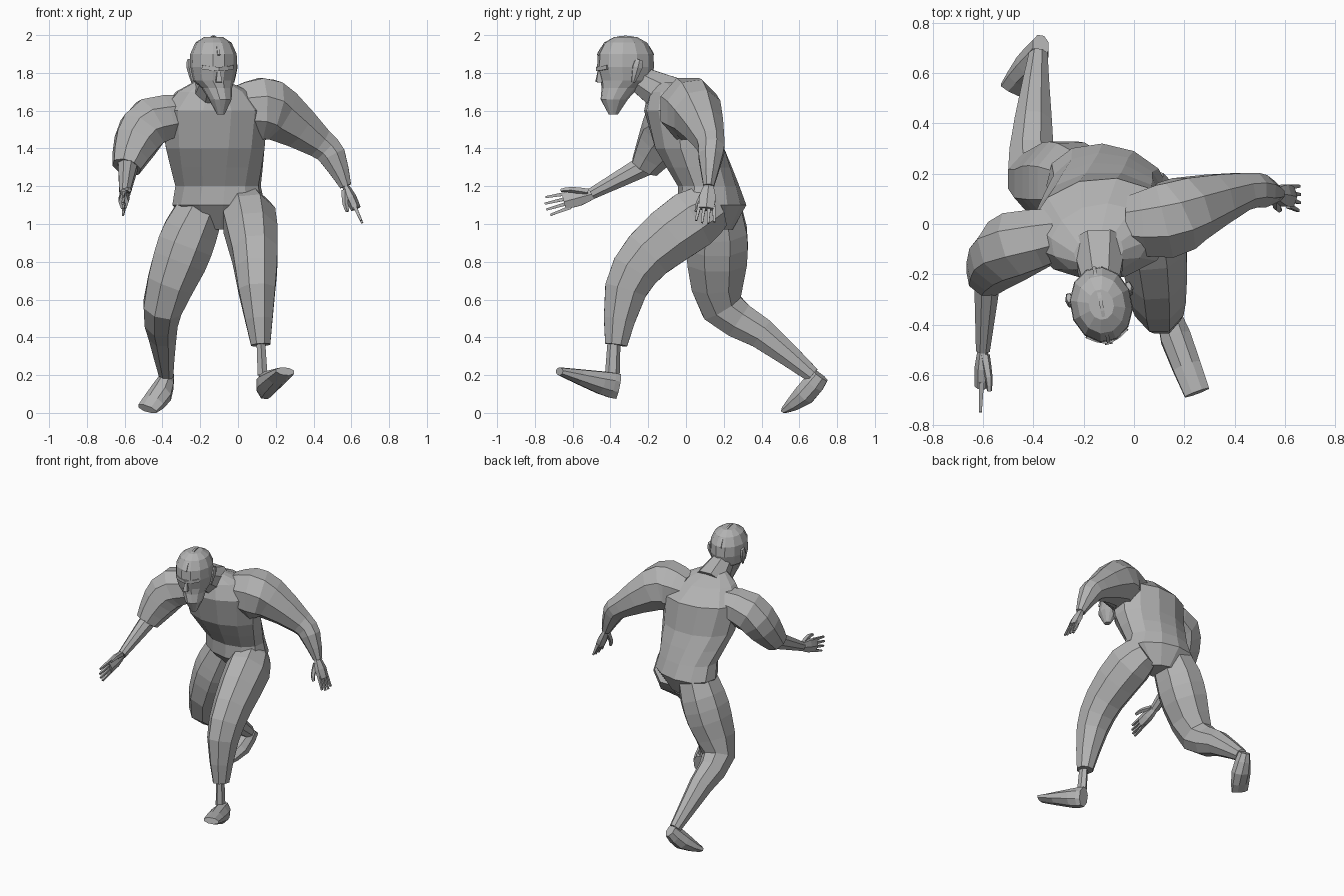
import bpy, bmesh, math
from mathutils import Vector

cube = bpy.data.objects.get("Cube")
if cube:
    bpy.data.objects.remove(cube, do_unlink=True)

GREY = (.45, .45, .45, 1)
grey = bpy.data.materials.new("plain grey")
grey.use_nodes = True
grey.diffuse_color = GREY
grey.node_tree.nodes["Principled BSDF"].inputs["Base Color"].default_value = GREY

ACROSS, DEPTH, UP = Vector((1, 0, 0)), Vector((0, 1, 0)), Vector((0, 0, 1))


def ring(centre, first, second, sides):
    """Ellipse of points with a flat side towards each axis."""
    points = []
    for i in range(sides):
        angle = math.tau * (i + .5) / sides
        points.append(centre + first * math.cos(angle) + second * math.sin(angle))
    return points


def skin(name, rings):
    """Bridge equal rings into a closed, flat-faced form above the ground."""
    bm = bmesh.new()
    loops = [[bm.verts.new((p.x, p.y, max(p.z, 0))) for p in points] for points in rings]
    for lower, upper in zip(loops, loops[1:]):
        for i in range(len(lower)):
            bm.faces.new((lower[i - 1], lower[i], upper[i], upper[i - 1]))
    bm.faces.new(loops[0])
    bm.faces.new(loops[-1])
    bmesh.ops.recalc_face_normals(bm, faces=bm.faces)
    mesh = bpy.data.meshes.new(name)
    bm.to_mesh(mesh)
    bm.free()
    mesh.materials.append(grey)
    bpy.context.collection.objects.link(bpy.data.objects.new(name, mesh))


def refine(controls):
    """Add a curved midpoint between neighbouring controls."""
    last = len(controls) - 1
    result = [controls[0]]
    for i in range(last):
        before, start = controls[max(i - 1, 0)], controls[i]
        end, after = controls[i + 1], controls[min(i + 2, last)]
        middle = (start + end) / 2 + (start + end - before - after) / 16
        result += [middle, end]
    return result


def limb(name, controls, side, ratio=1, sides=8, flatten=0):
    """Sweep along controls of x, y, z and side radius.
    The other radius is set by ratio, and flattens towards the end."""
    path = refine([Vector(c) for c in controls])
    last = len(path) - 1
    rings = []
    for i, point in enumerate(path):
        along = (path[min(i + 1, last)] - path[max(i - 1, 0)]).xyz.normalized()
        first = (side - along * side.dot(along)).normalized() * point.w
        second = along.cross(first) * ratio * (1 - flatten * i / last)
        rings.append(ring(point.xyz, first, second, sides))
    skin(name, rings)


def stack(name, levels, x, slant, ratio, start_turn, end_turn, sides=12):
    """Level rings of y, z and half width, twisting evenly from bottom to top."""
    rings = []
    for i, (y, z, width) in enumerate(levels):
        share = i / (len(levels) - 1)
        turn = math.radians(start_turn + (end_turn - start_turn) * share)
        first = Vector((math.cos(turn), math.sin(turn), 0)) * width
        centre = Vector((x + slant * (y - levels[-1][0]), y, z))
        rings.append(ring(centre, first, UP.cross(first) * ratio, sides))
    skin(name, rings)


def hand(name, wrist, tip, side, thumb_side):
    """Palm, four fingers and a thumb that points to its own side."""
    wrist, tip = Vector(wrist), Vector(tip)
    reach = tip - wrist
    side = (side - side.project(reach)).normalized()
    thumb_side = (thumb_side - thumb_side.project(reach)).normalized()

    def spot(along, out, radius, towards=side):
        return (*(wrist + reach * along + towards * out), radius)

    limb(name + "_palm", [spot(0, 0, .03), spot(.3, 0, .05), spot(.6, 0, .045)], side, .6, 6)
    for i in range(4):
        spread = (i - 1.5) / 40
        length = 1 - abs(spread) * 2
        limb(f"{name}_finger_{i + 1}",
             [spot(.5, spread, .014), spot(length, spread * 1.3, .008)], side, 1, 4)
    limb(name + "_thumb",
         [spot(.1, .02, .02, thumb_side), spot(.4, .06, .016, thumb_side),
          spot(.6, .07, .01, thumb_side)], side, 1, 5)


# Torso, twisted between hips and shoulders
stack("torso", [(.16, .97, .12), (.14, 1.1, .25), (.12, 1.2, .23), (.07, 1.3, .25),
                (.02, 1.4, .27), (-.02, 1.6, .29), (-.06, 1.7, .2), (-.11, 1.75, .1)],
      x=-.14, slant=.15, ratio=.7, start_turn=-18, end_turn=14)
limb("neck", [(-.14, -.08, 1.67, .12), (-.13, -.27, 1.78, .07)], ACROSS)

# Head with long pointed chin
HEAD_X, HEAD_Y, TURN = -.13, -.32, 11
stack("head", [(-.385, 1.58, .02), (-.38, 1.66, .06), (-.35, 1.72, .08), (HEAD_Y, 1.76, .11),
               (HEAD_Y, 1.83, .125), (HEAD_Y, 1.9, .122), (HEAD_Y, 1.96, .095),
               (HEAD_Y, 1.99, .05)],
      x=HEAD_X, slant=-.6, ratio=1.22, start_turn=TURN, end_turn=TURN)

facing = Vector((math.sin(math.radians(TURN)), -math.cos(math.radians(TURN)), 0))
sideways = UP.cross(facing)
skull = Vector((HEAD_X, HEAD_Y, 1.85))


def on_head(forward, out, height, radius):
    return (*(skull + facing * forward + sideways * out + UP * height), radius)


crest = []
for step in range(1, 10):
    angle = math.pi * step / 10
    crest.append(on_head(math.cos(angle) * .155, 0, math.sin(angle) * .14, .01))
limb("crest", crest, sideways, 1, 4)
limb("nose", [on_head(.14, 0, -.03, .01), on_head(.145, 0, -.1, .022)], sideways, 1, 4)
limb("brow", [on_head(.11, -.08, -.02, .015), on_head(.15, 0, -.03, .015),
              on_head(.11, .08, -.02, .015)], UP, 1, 4)
for name, sign in (("left_ear", 1), ("right_ear", -1)):
    limb(name, [on_head(-.02, sign * .11, -.1, .01), on_head(-.04, sign * .12, -.02, .03),
                on_head(-.05, sign * .12, .02, .02)], facing, .6, 6)

# Left arm, swung out and back
limb("left_arm", [(-.02, 0, 1.6, .12), (.12, .01, 1.61, .16), (.22, .06, 1.58, .14),
                  (.43, .13, 1.43, .08), (.5, .13, 1.36, .07), (.57, .12, 1.2, .03)],
     DEPTH, 1.1)
hand("left_hand", (.57, .12, 1.2), (.66, .1, 1), DEPTH, -ACROSS - DEPTH)

# Right arm, bent forward, with a loose sleeve end
limb("right_upper_arm", [(-.3, -.04, 1.58, .11), (-.46, -.08, 1.54, .14),
                         (-.54, -.14, 1.43, .125), (-.59, -.22, 1.3, .08)], DEPTH)
limb("right_forearm", [(-.58, -.18, 1.33, .06), (-.6, -.5, 1.16, .03)], ACROSS, 1.1)
hand("right_hand", (-.6, -.49, 1.16), (-.61, -.75, 1.09), UP, ACROSS + UP * 2)

# Left leg, stepping forward, with a cuffed trouser end
limb("left_leg", [(.02, .15, 1.09, .11), (.06, .03, 1.02, .15), (.09, -.2, .84, .13),
                  (.1, -.32, .65, .105), (.12, -.37, .36, .055)], ACROSS, 1.15)
limb("left_ankle", [(.12, -.38, .4, .026), (.13, -.39, .2, .03)], ACROSS, 1.3, 6)
limb("left_foot", [(.14, -.36, .14, .045), (.165, -.45, .16, .065),
                   (.25, -.67, .22, .055)], ACROSS, 1.6, flatten=.75)

# Right leg, trailing behind
limb("right_leg", [(-.17, .15, 1.14, .12), (-.25, .165, .96, .155), (-.31, .165, .8, .155),
                   (-.4, .19, .56, .11), (-.4, .4, .42, .08), (-.38, .67, .2, .04)],
     ACROSS, 1.1)
limb("right_foot", [(-.37, .71, .2, .035), (-.41, .63, .1, .065),
                    (-.48, .53, .02, .06)], ACROSS, 1.5, flatten=.75)
